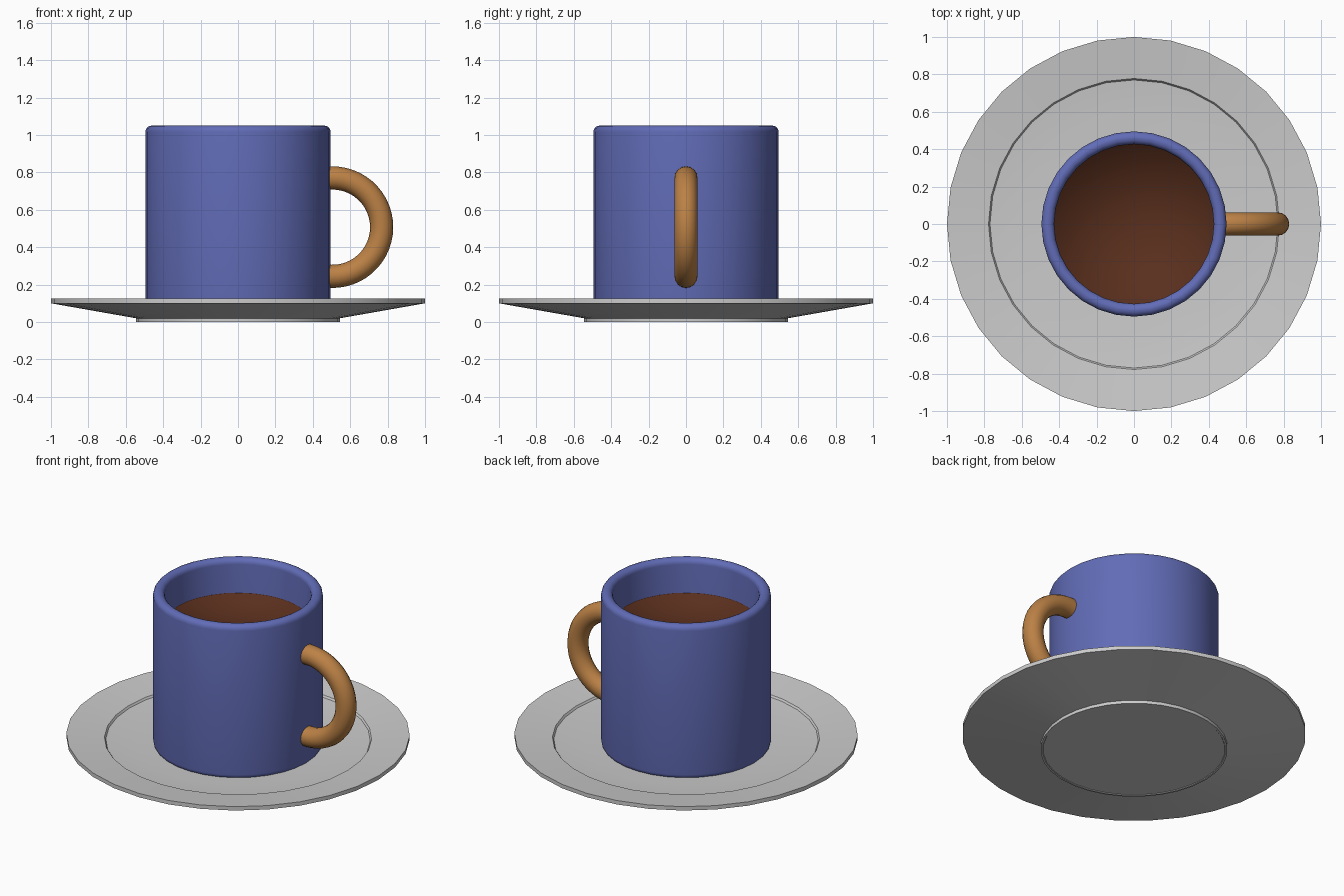
import bpy, bmesh
from math import cos, sin, pi, radians

if "Cube" in bpy.data.objects:
    bpy.data.objects.remove(bpy.data.objects["Cube"])


def material(name, rgb):
    m = bpy.data.materials.new(name)
    m.diffuse_color = (*rgb, 1)
    m.use_nodes = True
    m.node_tree.nodes["Principled BSDF"].inputs["Base Color"].default_value = m.diffuse_color
    return m


def finish(name, bm, mat=None, angle=30):
    bmesh.ops.recalc_face_normals(bm, faces=bm.faces)
    me = bpy.data.meshes.new(name)
    bm.to_mesh(me)
    bm.free()
    ob = bpy.data.objects.new(name, me)
    bpy.context.collection.objects.link(ob)
    if mat:
        me.materials.append(mat)
    bpy.ops.object.select_all(action='DESELECT')
    ob.select_set(True)
    bpy.context.view_layer.objects.active = ob
    bpy.ops.object.shade_smooth_by_angle(angle=radians(angle))
    return ob


def lathe(profile, sides=32):
    """Spin an (r, z) profile around z; r = 0 makes a pole."""
    bm = bmesh.new()
    rings = []
    for r, z in profile:
        n = sides if r > 0 else 1
        ring = [bm.verts.new((r * cos(2 * pi * i / sides), r * sin(2 * pi * i / sides), z))
                for i in range(n)]
        rings.append(ring * (sides // n))
    for a, b in zip(rings, rings[1:]):
        for i in range(sides):
            j = (i + 1) % sides
            bm.faces.new(list(dict.fromkeys((a[i], a[j], b[j], b[i]))))
    return bm


def arc(cx, cz, r, start, end, steps=5):
    return [(cx + r * cos(radians(start + (end - start) * i / steps)),
             cz + r * sin(radians(start + (end - start) * i / steps))) for i in range(steps + 1)]


blue = material("blue_glaze", (0.12, 0.15, 0.47))
tan = material("tan_handle", (0.50, 0.22, 0.06))
brown = material("coffee_brown", (0.10, 0.028, 0.012))

# Saucer: foot, sloped underside, thin rim, stepped floor
finish("saucer", lathe([(0, 0.004), (0.53, 0.004), (0.533, 0), (0.545, 0), (0.545, 0.02),
                        (1, 0.1), (1, 0.125), (0.778, 0.1), (0.77, 0.088),
                        (0.6, 0.072), (0, 0.07)]))

# Cup: hollow with rounded lip and base
R, IN, B = 0.495, 0.427, 0.033
cup_profile = ([(0, 0.06)] + arc(R - B, 0.06 + B, B, -90, 0)
               + arc(R - B, 1.05 - B, B, 0, 90) + arc(IN + B, 1.05 - B, B, 90, 180)
               + [(IN, 0.14), (0, 0.14)])
finish("cup", lathe(cup_profile), blue)

# Coffee surface with a tiny upturned edge
coffee = finish("coffee", lathe([(0, 0.83), (0.426, 0.83), (0.4275, 0.836)]), brown, 180)
if coffee.data.polygons[0].normal.z < 0:
    coffee.data.flip_normals()

# Handle: part of a ring with its ends buried in the cup wall
bm = bmesh.new()
STEPS, SEG, MAJOR, MINOR = 28, 16, 0.263, 0.062
rings = []
for i in range(STEPS + 1):
    t = radians(-98 + 196 * i / STEPS)
    ring = []
    for k in range(SEG):
        p = 2 * pi * k / SEG
        d = MAJOR + MINOR * cos(p)
        ring.append(bm.verts.new((0.505 + d * cos(t), MINOR * sin(p), 0.507 + d * sin(t))))
    rings.append(ring)
for a, b in zip(rings, rings[1:]):
    for k in range(SEG):
        j = (k + 1) % SEG
        bm.faces.new((a[k], a[j], b[j], b[k]))
bm.faces.new(rings[0])
bm.faces.new(rings[-1])
finish("handle", bm, tan)
